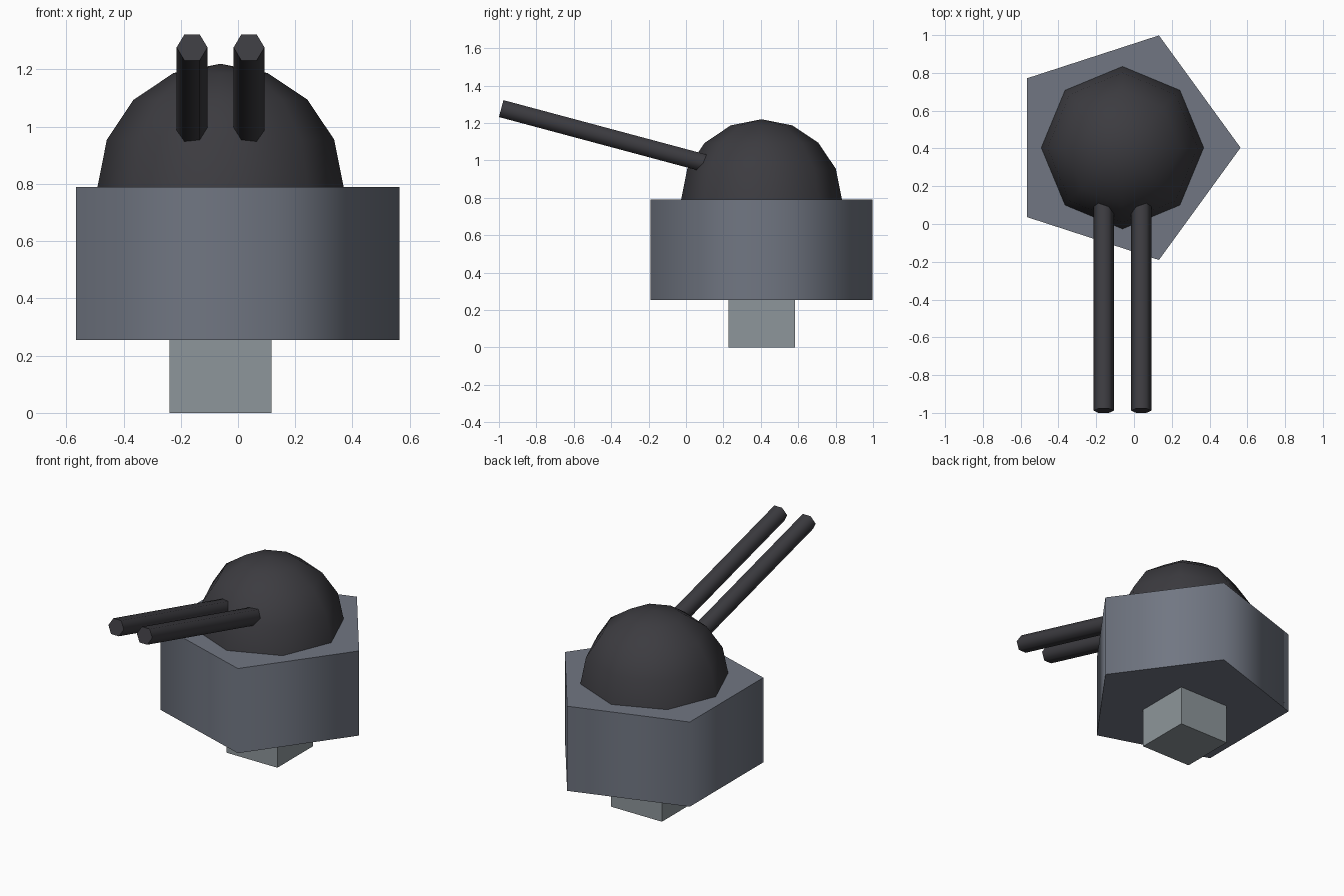
import bpy, bmesh, math
from mathutils import Matrix, Vector

cube = bpy.data.objects.get("Cube")
if cube:
    bpy.data.objects.remove(cube, do_unlink=True)


def material(name, rgb):
    mat = bpy.data.materials.new(name)
    mat.use_nodes = True
    mat.diffuse_color = (*rgb, 1)
    mat.node_tree.nodes["Principled BSDF"].inputs["Base Color"].default_value = (*rgb, 1)
    return mat


def add_part(name, bm, mat, smooth_angle=None):
    mesh = bpy.data.meshes.new(name)
    bm.normal_update()
    bm.to_mesh(mesh)
    bm.free()
    mesh.materials.append(mat)
    obj = bpy.data.objects.new(name, mesh)
    bpy.context.collection.objects.link(obj)
    if smooth_angle:
        bpy.ops.object.select_all(action='DESELECT')
        obj.select_set(True)
        bpy.context.view_layer.objects.active = obj
        bpy.ops.object.shade_smooth_by_angle(angle=math.radians(smooth_angle))
    return obj


def prism(sides, radius, start, end):
    """Capped prism between two points, with one corner facing +x."""
    axis = end - start
    tilt = Vector((0, 0, 1)).rotation_difference(axis).to_matrix().to_4x4()
    bm = bmesh.new()
    bmesh.ops.create_cone(bm, cap_ends=True, segments=sides, radius1=radius,
                          radius2=radius, depth=axis.length)
    # Turn the first corner onto the x axis
    first = max(bm.verts, key=lambda v: v.co.x).co
    turn = Matrix.Rotation(-math.atan2(first.y, first.x), 4, 'Z')
    bm.transform(Matrix.Translation((start + end) / 2) @ tilt @ turn)
    return bm


steel = material("blue grey steel", (0.165, 0.183, 0.225))
pale = material("pale grey metal", (0.27, 0.305, 0.325))
dark = material("dark gunmetal", (0.045, 0.044, 0.051))

CX, CY = -0.061, 0.404
BASE_Z, DECK_Z = 0.255, 0.79

# Square mounting post
bm = bmesh.new()
bmesh.ops.create_cube(bm, size=1)
bm.transform(Matrix.Translation((CX, CY, BASE_Z / 2)) @ Matrix.Diagonal((0.356, 0.356, BASE_Z, 1)))
add_part("mounting_post", bm, pale)

# Five-sided body with soft side corners and crisp rims
add_part("turret_body", prism(5, 0.625, Vector((CX, CY, BASE_Z)), Vector((CX, CY, DECK_Z))),
         steel, 80)

# Half-sphere dome
bm = bmesh.new()
bmesh.ops.create_uvsphere(bm, u_segments=8, v_segments=8, radius=0.43)
bmesh.ops.delete(bm, geom=[v for v in bm.verts if v.co.z < -0.01], context='VERTS')
bm.transform(Matrix.Translation((CX, CY, DECK_Z)))
add_part("dome", bm, dark, 80)

# Twin six-sided barrels, rising toward the front
slope = math.tan(math.radians(15))
for name, side in (("right_barrel", -1), ("left_barrel", 1)):
    x = CX + side * 0.0995
    muzzle = Vector((x, -0.988, 1.277))
    breech = Vector((x, 0.2, 1.277 - 1.188 * slope))
    add_part(name, prism(6, 0.054, breech, muzzle), dark, 80)
